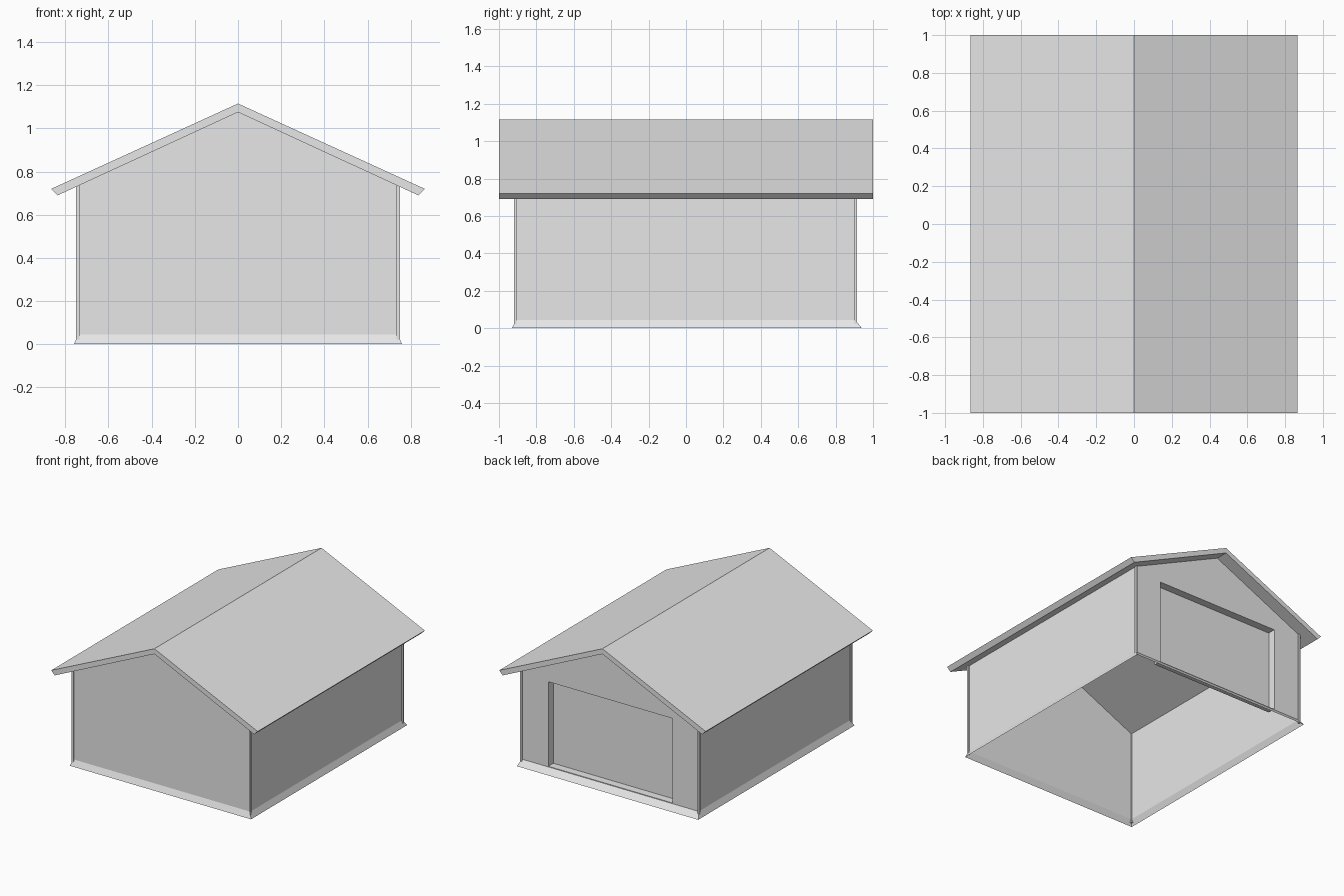
import bpy, bmesh

cube = bpy.data.objects.get("Cube")
if cube:
    bpy.data.objects.remove(cube, do_unlink=True)

grey = bpy.data.materials.new("light_grey")
grey.use_nodes = True
colour = (0.8, 0.8, 0.8, 1)
grey.diffuse_color = colour
grey.node_tree.nodes["Principled BSDF"].inputs["Base Color"].default_value = colour

# Main dimensions
HALF_W, FRONT, BACK = 0.74, -0.91, 0.905
BASE_Z, APEX, SLOPE = 0.045, 1.075, 0.461
EAVE = APEX - SLOPE * HALF_W
DOOR_W, DOOR_LOW, DOOR_TOP, DOOR_Y = 0.52, 0.05, 0.69, 0.845


def make_object(name, faces):
    """Make a flat-shaded mesh from a list of faces given as point lists."""
    bm = bmesh.new()
    for points in faces:
        bm.faces.new([bm.verts.new(p) for p in points])
    bmesh.ops.remove_doubles(bm, verts=bm.verts, dist=0.0005)
    bmesh.ops.recalc_face_normals(bm, faces=bm.faces)
    mesh = bpy.data.meshes.new(name)
    bm.to_mesh(mesh)
    bm.free()
    mesh.materials.append(grey)
    obj = bpy.data.objects.new(name, mesh)
    bpy.context.collection.objects.link(obj)
    return obj


def rectangle(w, front, back, z):
    return [(-w, front, z), (w, front, z), (w, back, z), (-w, back, z)]


def bridge(a, b):
    """Quads joining two closed loops of equal length."""
    n = len(a)
    return [[a[i], a[(i + 1) % n], b[(i + 1) % n], b[i]] for i in range(n)]


# Walls: open-bottomed shell with a recessed doorway in the back gable
low = rectangle(HALF_W, FRONT, BACK, BASE_Z)
high = rectangle(HALF_W, FRONT, BACK, EAVE)
sides = bridge(low, high)
walls = [sides[1], sides[3]]
walls.append([low[0], low[1], high[1], (0, FRONT, APEX), high[0]])
half_back = [(0, BASE_Z), (HALF_W, BASE_Z), (HALF_W, EAVE), (0, APEX),
             (0, DOOR_TOP), (DOOR_W, DOOR_TOP), (DOOR_W, DOOR_LOW), (0, DOOR_LOW)]
for s in (1, -1):
    walls.append([(s * x, BACK, z) for x, z in half_back][::s])


def door_loop(y):
    return [(-DOOR_W, y, DOOR_LOW), (DOOR_W, y, DOOR_LOW),
            (DOOR_W, y, DOOR_TOP), (-DOOR_W, y, DOOR_TOP)]


walls += bridge(door_loop(BACK), door_loop(DOOR_Y))
make_object("walls", walls)
make_object("garage_door", [door_loop(DOOR_Y)[::-1]])

# Flared base skirt
make_object("base_skirt", bridge(rectangle(0.76, -0.93, 0.94, 0), low))

# Slim corner posts
for side, x in (("left", 0.7425), ("right", -0.7425)):
    for end, y in (("front", -0.9125), ("back", 0.9075)):
        loops = [[(x + px, y + py, z) for px, py, _ in
                  rectangle(0.0075, -0.0075, 0.0075, 0)] for z in (0.02, 0.74)]
        make_object(f"{end}_{side}_corner_post",
                    bridge(*loops) + [loops[0][::-1], loops[1]])

# Gable roof slab
profile = [(-0.865, 0.72), (0, 1.115), (0.865, 0.72),
           (0.835, 0.69), (0, APEX), (-0.835, 0.69)]
front, back = ([(x, y, z) for x, z in profile] for y in (-1, 1))
ends = []
for loop in (front, back):
    ends += [[loop[0], loop[1], loop[4], loop[5]], [loop[1], loop[2], loop[3], loop[4]]]
make_object("roof", bridge(front, back) + ends)
